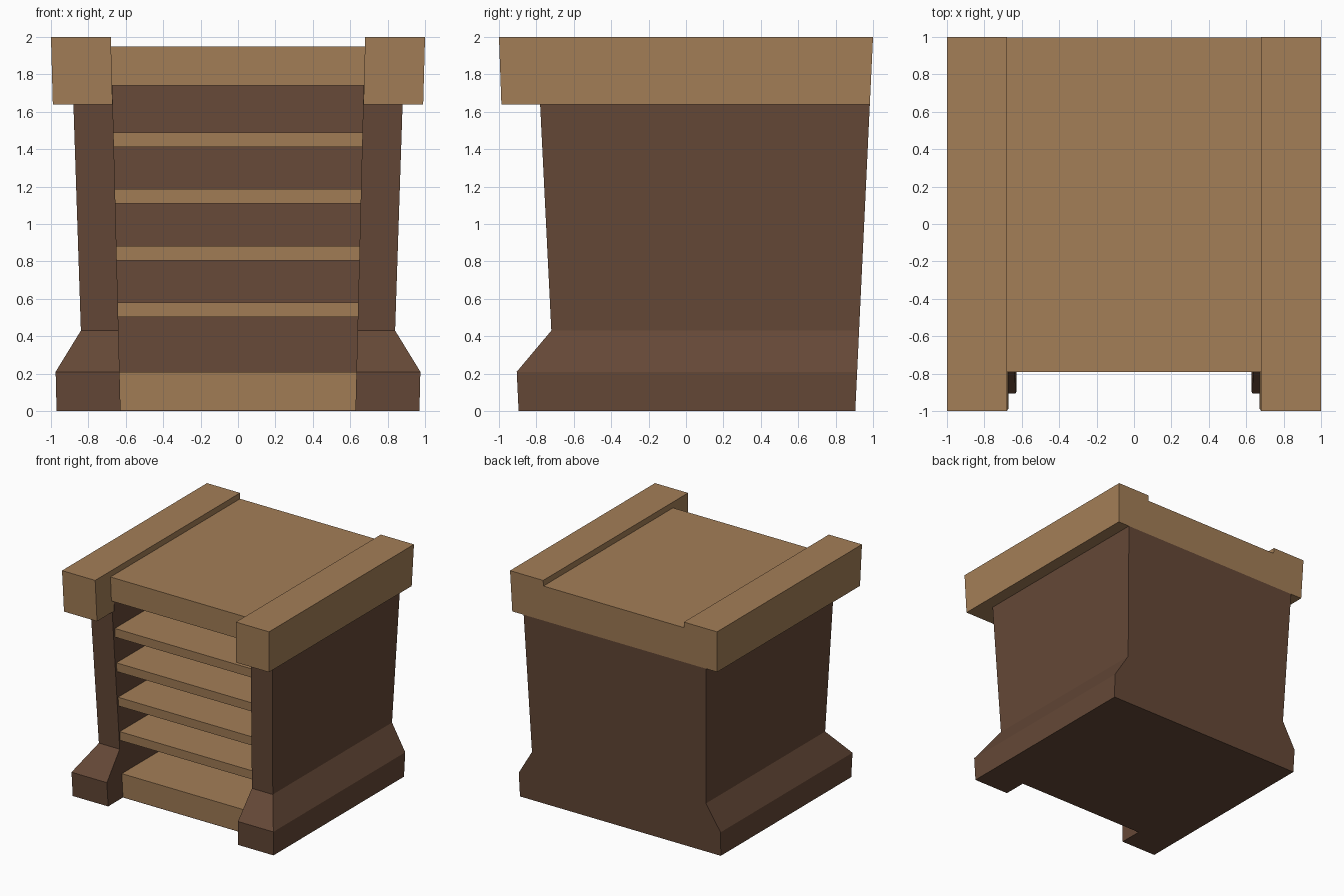
import bpy
import bmesh

if "Cube" in bpy.data.objects:
    bpy.data.objects.remove(bpy.data.objects["Cube"])


def material(name, colour):
    m = bpy.data.materials.new(name)
    m.diffuse_color = colour
    m.use_nodes = True
    m.node_tree.nodes["Principled BSDF"].inputs["Base Color"].default_value = m.diffuse_color
    return m


dark = material("dark_wood", (0.13, 0.065, 0.038, 1))
light = material("light_wood", (0.37, 0.21, 0.095, 1))


def lerp(a, b, t):
    return a + (b - a) * t


def inner_x(z):
    """Half width of the tapered opening."""
    return lerp(0.63, 0.68, z / 2)


def back_y(z):
    """Slightly leaning rear plane."""
    return lerp(0.905, 1.0, z / 2)


def loft(name, levels, mat):
    """Join matching outlines, given as (z, [(x, y), ...]), into a closed solid."""
    bm = bmesh.new()
    rings = [[bm.verts.new((x, y, z)) for x, y in pts] for z, pts in levels]
    n = len(rings[0])
    for lo, hi in zip(rings, rings[1:]):
        for i in range(n):
            j = (i + 1) % n
            bm.faces.new((lo[i], lo[j], hi[j], hi[i]))
    bm.faces.new(rings[0][::-1])
    bm.faces.new(rings[-1])
    bmesh.ops.recalc_face_normals(bm, faces=bm.faces)
    mesh = bpy.data.meshes.new(name)
    bm.to_mesh(mesh)
    bm.free()
    mesh.materials.append(mat)
    obj = bpy.data.objects.new(name, mesh)
    bpy.context.collection.objects.link(obj)
    return obj


def rect(x0, x1, y0, y1):
    return [(x0, y0), (x1, y0), (x1, y1), (x0, y1)]


def u_shape(z, outer, front, back):
    """Plan of two side walls and a back wall, open at the front."""
    xi, yi = inner_x(z) - 0.002, back_y(z) - 0.2
    half = [(xi, yi), (xi, front), (outer, front), (outer, back)]
    return z, half + [(-x, y) for x, y in reversed(half)]


# Carcass: flared feet, leaning walls, and a tongue hidden inside the top
carcass = [(0, 0.97, -0.895), (0.21, 0.975, -0.905), (0.43, 0.84, -0.72), (1.64, 0.88, -0.78)]
levels = [u_shape(z, x, y, back_y(z)) for z, x, y in carcass]
levels += [u_shape(1.641, 0.8, -0.75, 0.9), u_shape(1.74, 0.8, -0.75, 0.9)]
loft("carcass", levels, dark)


# Shelves and floor
def board(name, z0, z1, mat=light):
    loft(name, [(z, rect(-inner_x(z), inner_x(z), lerp(-0.69, -0.77, z / 2), back_y(z) - 0.19))
                for z in (z0, z1)], mat)


board("base_plate", 0, 0.005, dark)
board("floor", 0.005, 0.21)
for k in range(4):
    z = 0.503 + 0.303 * k
    board(f"shelf_{k + 1}", z, z + 0.077)

# Top panel and the strip beneath its rear edge
loft("top_panel", [(z, rect(-inner_x(z), inner_x(z), lerp(-0.785, -0.79, (z - 1.74) / 0.21), back_y(z)))
                   for z in (1.74, 1.95)], light)
loft("rear_strip", [(z, rect(-inner_x(z), inner_x(z), 0.9, back_y(z))) for z in (1.64, 1.74)], light)

# Raised side rails of the top
for side, s in (("left", -1), ("right", 1)):
    loft(f"{side}_rail", [(1.64, rect(s * inner_x(1.64), s * 0.99, -0.987, back_y(1.64))),
                          (2.0, rect(s * 0.68, s * 1.0, -1.0, 1.0))], light)
